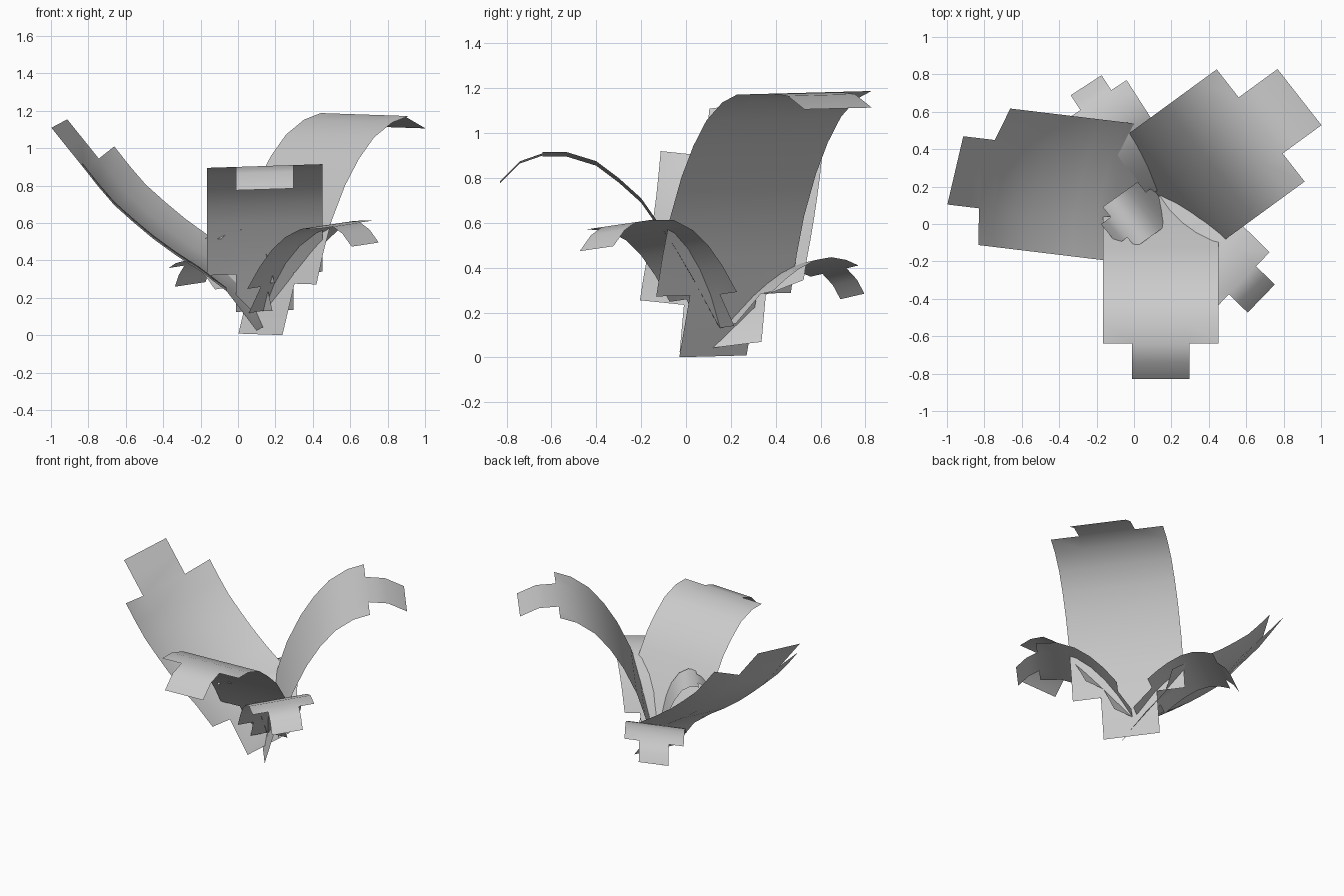
import bpy, bmesh
from mathutils import Vector


def leaf(name, base, direction, half, path, tip=2, sag=(0, 0, 0)):
    """Bent sheet: path is (outward, z); half is the half-width vector.
    First segment and last `tip` segments are only half as wide.
    sag moves the middle columns to make a shallow trough."""
    bm = bmesh.new()
    d = Vector((*direction, 0)).normalized()
    half, sag = Vector(half), Vector(sag)
    rows = []
    for r, z in path:
        c = Vector((base[0], base[1], z)) + d * r
        rows.append([c + half * k + (sag if abs(k) < 1 else Vector())
                     for k in (-1, -0.5, 0.5, 1)])
    verts = {}

    def v(i, j):
        if (i, j) not in verts:
            verts[i, j] = bm.verts.new(rows[i][j])
        return verts[i, j]

    n = len(path) - 1
    for i in range(n):
        narrow = i == 0 or i >= n - tip
        for j in ((1,) if narrow else (0, 1, 2)):
            bm.faces.new((v(i, j), v(i, j + 1), v(i + 1, j + 1), v(i + 1, j)))
    bmesh.ops.recalc_face_normals(bm, faces=bm.faces)
    mesh = bpy.data.meshes.new(name)
    bm.to_mesh(mesh)
    bm.free()
    mesh.shade_smooth()
    obj = bpy.data.objects.new(name, mesh)
    bpy.context.collection.objects.link(obj)


# Large leaves
leaf("large_leaf_front", (0.143, 0.15), (0, -1), (0.31, 0, 0.01),
     [(0, .13), (.11, .33), (.19, .465), (.28, .6), (.35, .7), (.45, .79), (.55, .865),
      (.68, .905), (.79, .905), (.89, .87), (.98, .78)])
leaf("large_leaf_left", (0.142, 0.145), (-0.993, 0.12), (0.085, 0.365, 0.045),
     [(-.04, .09), (.12, .30), (.265, .41), (.39, .49), (.515, .58), (.62, .667),
      (.725, .76), (.81, .858), (.895, .965), (.98, 1.07), (1.065, 1.175)],
     sag=(-.04, .014, -.043))
leaf("large_leaf_right", (0.12, 0.12), (0.808, 0.59), (0.235, -0.30, -0.008),
     [(0, .005), (.08, .28), (.125, .45), (.18, .62), (.27, .81), (.36, .95), (.46, 1.065),
      (.58, 1.145), (.69, 1.18), (.82, 1.17), (.947, 1.11)])

# Small leaves
leaf("small_leaf_back", (0.112, 0.17), (-0.54, 0.84), (0.165, 0.107, 0.025),
     [(0, .14), (.13, .27), (.2, .325), (.27, .37), (.36, .41), (.44, .422),
      (.52, .41), (.585, .385), (.64, .335), (.68, .272)])
leaf("small_leaf_right", (0.13, 0.14), (0.715, -0.70), (0.145, 0.15, 0.022),
     [(0, .13), (.09, .27), (.18, .385), (.27, .475), (.37, .545), (.49, .59),
      (.63, .592), (.70, .555), (.77, .485)])
leaf("small_leaf_left", (0.14, 0.14), (-0.81, -0.58), (0.088, -0.108, 0.0),
     [(0, .13), (.04, .28), (.07, .38), (.11, .47), (.16, .54),
      (.22, .57), (.27, .562), (.30, .545), (.335, .515)])
